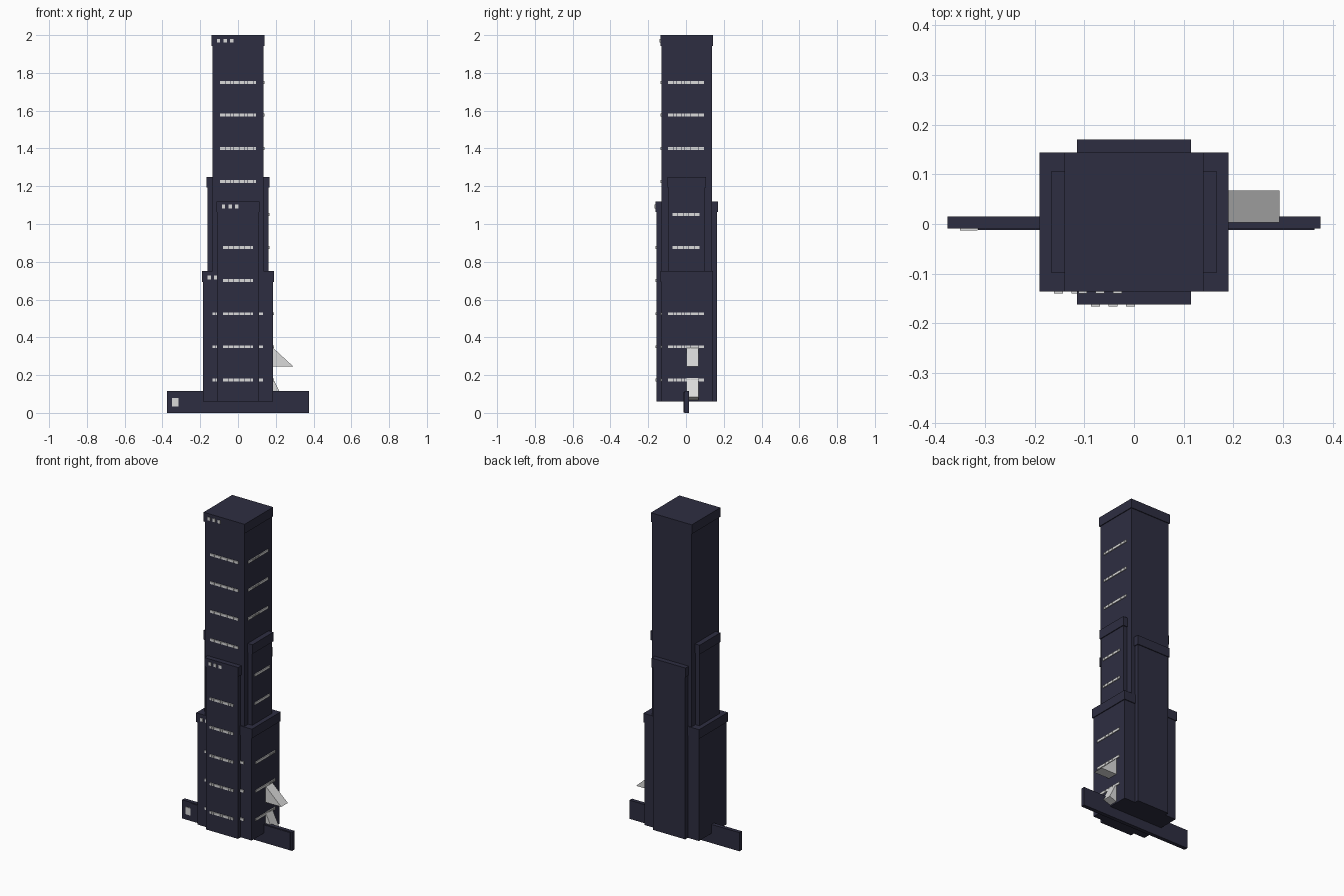
import bpy, bmesh

if "Cube" in bpy.data.objects:
    bpy.data.objects.remove(bpy.data.objects["Cube"])

def material(name, rgb):
    m = bpy.data.materials.new(name)
    m.diffuse_color = (*rgb, 1)
    m.use_nodes = True
    m.node_tree.nodes["Principled BSDF"].inputs["Base Color"].default_value = m.diffuse_color
    return m

NAVY = material("dark navy", (0.027, 0.027, 0.053))
LIGHT = material("light grey", (0.7, 0.7, 0.7))
YC = 0.004  # depth centre of the tower blocks

def add_box(bm, x0, x1, y0, y1, z0, z1):
    vs = bmesh.ops.create_cube(bm, size=1)["verts"]
    for v in vs:
        v.co.x = x1 if v.co.x > 0 else x0
        v.co.y = y1 if v.co.y > 0 else y0
        v.co.z = z1 if v.co.z > 0 else z0

def finish(bm, name, mat):
    bmesh.ops.recalc_face_normals(bm, faces=bm.faces)
    me = bpy.data.meshes.new(name)
    bm.to_mesh(me)
    bm.free()
    me.materials.append(mat)
    ob = bpy.data.objects.new(name, me)
    bpy.context.collection.objects.link(ob)

def boxes(name, mat, items):
    bm = bmesh.new()
    for b in items:
        add_box(bm, *b)
    finish(bm, name, mat)

# Tower blocks: a shaft with a slightly wider parapet band on top
def block(name, hx, hy, z0, z1):
    e, band = 0.005, 0.057
    boxes(name, NAVY, [(-hx + e, hx - e, YC - hy + e, YC + hy - e, z0, z1 - band)])
    boxes(name + "_parapet", NAVY, [(-hx, hx, YC - hy, YC + hy, z1 - band, z1)])

block("lower_block", 0.19, 0.14, 0.06, 0.75)
block("upper_tower", 0.14, 0.1395, 0.75, 2.0)
block("front_back_slab", 0.115, 0.166, 0.06, 1.12)
block("side_slab", 0.167, 0.102, 0.75, 1.25)

# Window rows: small plates set close together
W, G, T, H = 0.0135, 0.0015, 0.005, 0.0075
def spans(half, c):
    n = round(2 * half / (W + G))
    p = 2 * half / n
    return [(c - half + i * p, c - half + i * p + p - G) for i in range(n)]

def front_rows(name, half, y, zs):
    boxes(name, LIGHT, [(a, b, y - T, y + 0.002, z - H, z + H)
                        for z in zs for a, b in spans(half, 0)])

def right_rows(name, half, x, zs):
    boxes(name, LIGHT, [(x - 0.002, x + T, a, b, z - H, z + H)
                        for z in zs for a, b in spans(half, 0.001)])

low, high = (0.175, 0.35, 0.525), (1.4, 1.577, 1.75)
front_rows("tower_front_windows", 0.096, -0.1305, (1.225, *high))
front_rows("slab_front_windows", 0.08, -0.157, (*low, 0.7, 0.875))
front_rows("lower_front_windows", 0.135, -0.131, low)
right_rows("tower_right_windows", 0.097, 0.135, high)
right_rows("slab_right_windows", 0.073, 0.162, (0.875, 1.05))
right_rows("lower_right_windows", 0.097, 0.185, low)

# Three square lights on each front parapet
def lights(name, x, y, z):
    boxes(name, LIGHT, [(x + i * 0.035 - 0.009, x + i * 0.035 + 0.009,
                         y - 0.004, y + 0.002, z - 0.01, z + 0.01) for i in range(3)])

lights("tower_parapet_lights", -0.103, -0.1355, 1.97)
lights("slab_parapet_lights", -0.077, -0.162, 1.092)
lights("lower_parapet_lights", -0.152, -0.136, 0.717)

# Long thin base board with raised front panel and a light square
boxes("base_board", NAVY, [(-0.375, 0.375, -0.009, 0.015, 0, 0.115)])
boxes("base_panel", NAVY, [(-0.314, 0.363, -0.0125, -0.008, 0.003, 0.111)])
boxes("base_light", LIGHT, [(-0.35, -0.315, -0.0135, -0.008, 0.035, 0.08)])

# Wedge awnings on the right wall
def wedge(name, profile):
    bm = bmesh.new()
    f = bm.faces.new([bm.verts.new((x, 0.003, z)) for x, z in profile])
    ext = bmesh.ops.extrude_face_region(bm, geom=[f])["geom"]
    for v in ext:
        if isinstance(v, bmesh.types.BMVert):
            v.co.y = 0.067
    finish(bm, name, LIGHT)

wedge("upper_awning", [(0.183, 0.347), (0.293, 0.245), (0.183, 0.245)])
wedge("lower_awning", [(0.183, 0.188), (0.233, 0.085), (0.183, 0.068)])
